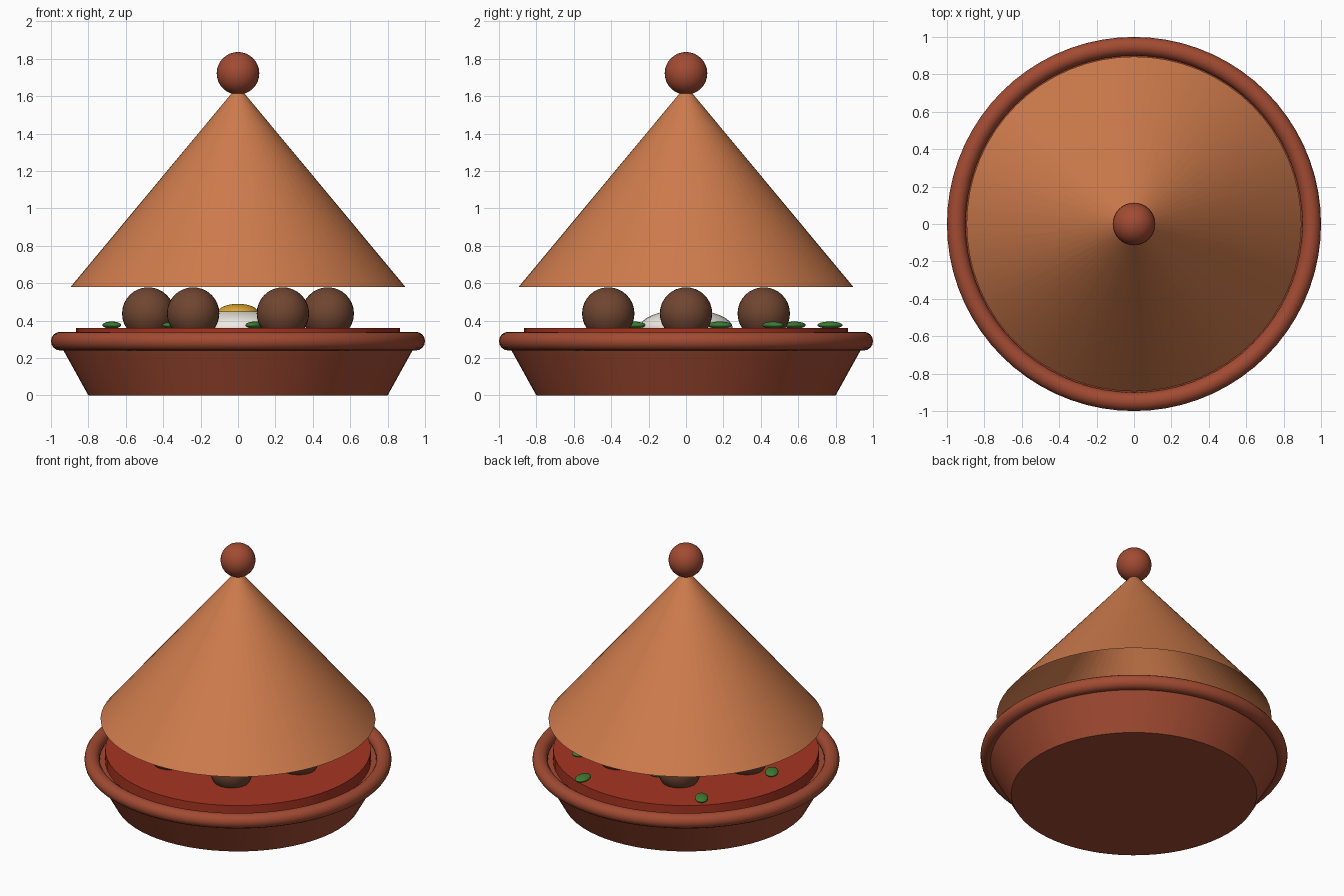
import bpy
from math import radians, cos, sin, pi

if "Cube" in bpy.data.objects:
    bpy.data.objects.remove(bpy.data.objects["Cube"])


def material(name, rgb):
    m = bpy.data.materials.new(name)
    m.diffuse_color = (*rgb, 1)
    m.use_nodes = True
    m.node_tree.nodes["Principled BSDF"].inputs["Base Color"].default_value = m.diffuse_color
    return m


CLAY = material("dark_clay", (0.36, 0.07, 0.032))
LID = material("light_clay", (0.62, 0.2, 0.072))
SAUCE = material("tomato_sauce", (0.38, 0.034, 0.015))
MEAT = material("meat", (0.16, 0.06, 0.03))
WHITE = material("egg_white", (0.85, 0.83, 0.76))
YOLK = material("egg_yolk", (0.72, 0.38, 0.03))
GREEN = material("herb_green", (0.045, 0.2, 0.032))


def finish(name, mat):
    ob = bpy.context.object
    ob.name = name
    ob.data.materials.append(mat)
    bpy.ops.object.shade_smooth_by_angle(angle=radians(35))
    return ob


def frustum(name, r1, r2, z1, z2, mat, fill='NGON'):
    bpy.ops.mesh.primitive_cone_add(vertices=64, radius1=r1, radius2=r2, depth=z2 - z1,
                                    end_fill_type=fill, location=(0, 0, (z1 + z2) / 2))
    return finish(name, mat)


def ellipsoid(name, loc, radii, mat, turn=0):
    bpy.ops.mesh.primitive_uv_sphere_add(segments=32, ring_count=16, radius=1, location=loc)
    ob = finish(name, mat)
    ob.scale = radii
    ob.rotation_euler.z = radians(turn)
    return ob


# dish with rounded rim
frustum("dish", 0.8, 0.955, 0, 0.28, CLAY)
bpy.ops.mesh.primitive_torus_add(major_radius=0.95, minor_radius=0.05, major_segments=72,
                                 minor_segments=16, location=(0, 0, 0.29))
finish("dish_rim", CLAY)

# sauce disc
frustum("sauce", 0.865, 0.865, 0.28, 0.36, SAUCE)

# ring of six meatballs
for i in range(6):
    a = i * pi / 3
    ellipsoid(f"meatball_{i + 1}", (0.48 * cos(a), 0.48 * sin(a), 0.438), (0.14,) * 3, MEAT)

# egg in the middle
ellipsoid("egg_white", (0, 0, 0.36), (0.25, 0.25, 0.1), WHITE)
ellipsoid("egg_yolk", (0, 0, 0.44), (0.11, 0.11, 0.05), YOLK)

# scattered herb leaves: x, y, turn
leaves = [(0.28, 0.77, 90), (-0.53, 0.58, 125), (-0.675, -0.01, 120), (0.5, 0.465, 45),
          (-0.09, 0.43, 30), (0.09, -0.28, 60), (-0.34, -0.17, 20), (0.3, 0.18, 70)]
for i, (x, y, turn) in enumerate(leaves):
    ellipsoid(f"herb_leaf_{i + 1}", (x, y, 0.376), (0.067, 0.043, 0.019), GREEN, turn)

# raised open conical lid and its knob
frustum("lid", 0.895, 0.03, 0.58, 1.62, LID, 'NOTHING')
ellipsoid("lid_knob", (0, 0, 1.722), (0.114,) * 3, CLAY)
